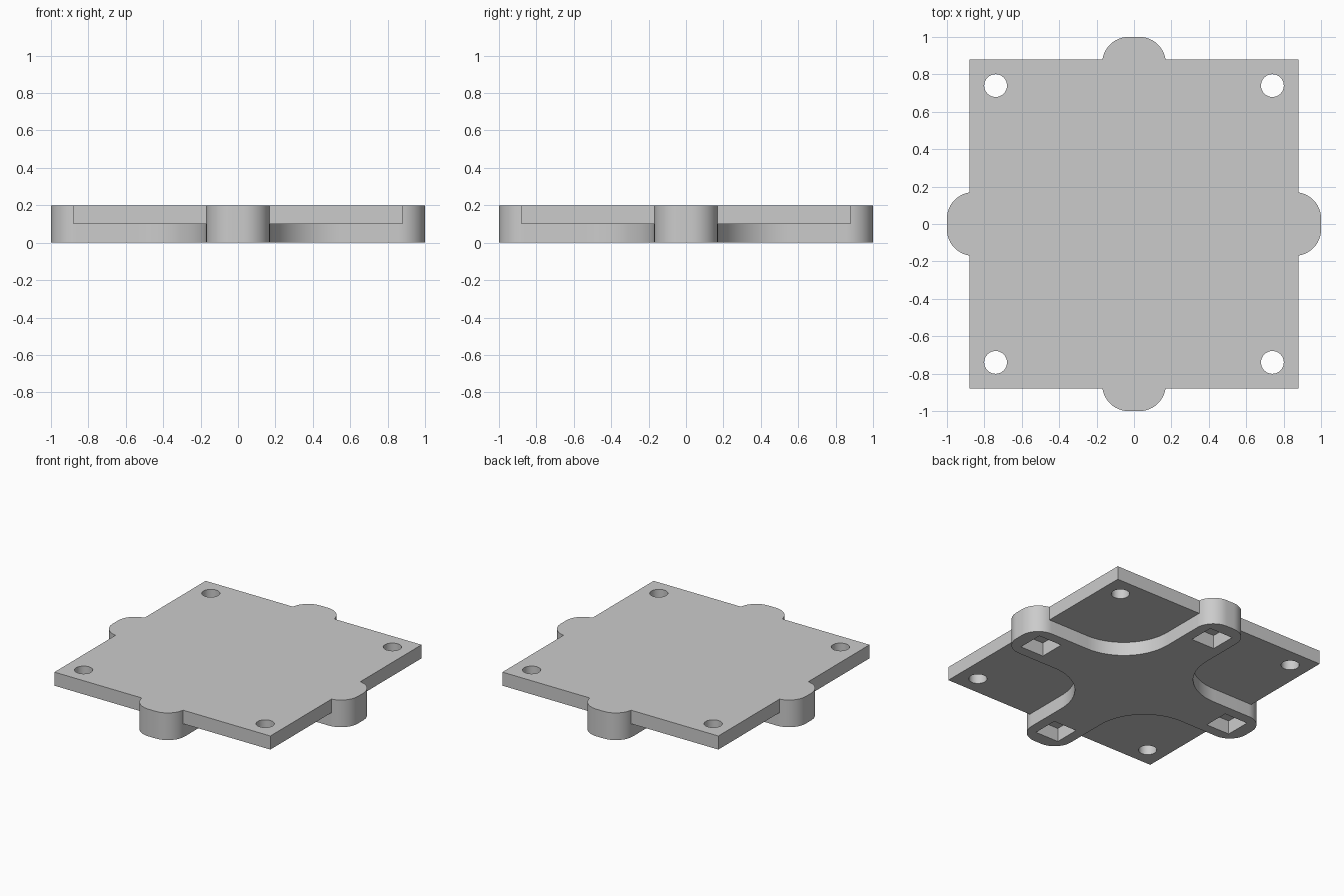
import bpy, bmesh, math
from mathutils import Vector, Matrix

default = bpy.data.objects.get("Cube")
if default:
    bpy.data.objects.remove(default, do_unlink=True)

PLATE = 0.88      # half width of the plate
TOP, MID = 0.2, 0.1
ARM = 0.17        # half width of each arm
ROUND = 0.14      # corner radius at the arm tips
FILLET = 0.38     # radius of the concave sweep between arms

grey = bpy.data.materials.new("plain grey")
grey.use_nodes = True
colour = (0.6, 0.6, 0.6, 1)
grey.diffuse_color = colour
grey.node_tree.nodes["Principled BSDF"].inputs["Base Color"].default_value = colour


def prism(name, outline, z0, z1):
    """Extrude a closed outline from z0 to z1."""
    bm = bmesh.new()
    face = bm.faces.new([bm.verts.new((p.x, p.y, z0)) for p in outline])
    new = bmesh.ops.extrude_face_region(bm, geom=[face])["geom"]
    verts = [v for v in new if isinstance(v, bmesh.types.BMVert)]
    bmesh.ops.translate(bm, verts=verts, vec=(0, 0, z1 - z0))
    bmesh.ops.recalc_face_normals(bm, faces=bm.faces)
    mesh = bpy.data.meshes.new(name)
    bm.to_mesh(mesh)
    bm.free()
    mesh.materials.append(grey)
    obj = bpy.data.objects.new(name, mesh)
    bpy.context.collection.objects.link(obj)
    return obj


def arc(cx, cy, r, start, end, steps):
    angles = [math.radians(start + (end - start) * i / steps) for i in range(steps + 1)]
    return [Vector((cx + r * math.cos(a), cy + r * math.sin(a))) for a in angles]


def square(cx, cy, half):
    return [Vector((cx + sx * half, cy + sy * half))
            for sx, sy in ((-1, -1), (1, -1), (1, 1), (-1, 1))]


def combine(target, other, operation):
    """Apply a boolean and discard the second object."""
    mod = target.modifiers.new(operation.lower(), 'BOOLEAN')
    mod.operation, mod.solver, mod.object = operation, 'EXACT', other
    bpy.context.view_layer.objects.active = target
    bpy.ops.object.modifier_apply(modifier=mod.name)
    bpy.data.objects.remove(other, do_unlink=True)


# Cross-shaped underside: one arm tip and sweep, turned four times
inset, tip, centre = ARM - ROUND, 1 - ROUND, ARM + FILLET
quarter = (arc(inset, tip, ROUND, 0, 90, 12)
           + arc(-inset, tip, ROUND, 90, 180, 12)
           + arc(-centre, centre, FILLET, 0, -90, 24))
outline = []
for k in range(4):
    turn = Matrix.Rotation(k * math.pi / 2, 2)
    outline += [turn @ p for p in quarter]
cross = prism("cross_body", outline, 0, TOP)

# Square plate joined to the cross
base = prism("mounting_plate", square(0, 0, PLATE), MID, TOP)
combine(base, cross, 'UNION')

# Round corner holes and square sockets under the arm tips
for sx, sy in ((1, 1), (-1, 1), (-1, -1), (1, -1)):
    hole = arc(sx * 0.74, sy * 0.74, 0.061, 0, 360, 32)[:-1]
    combine(base, prism("hole_cutter", hole, -0.1, 0.3), 'DIFFERENCE')
for dx, dy in ((1, 0), (0, 1), (-1, 0), (0, -1)):
    socket = square(dx * 0.81, dy * 0.81, 0.095)
    combine(base, prism("socket_cutter", socket, -0.1, MID), 'DIFFERENCE')

# Smooth curved walls, crisp edges
bpy.ops.object.select_all(action='DESELECT')
base.select_set(True)
bpy.context.view_layer.objects.active = base
bpy.ops.object.shade_smooth_by_angle(angle=math.radians(30))
